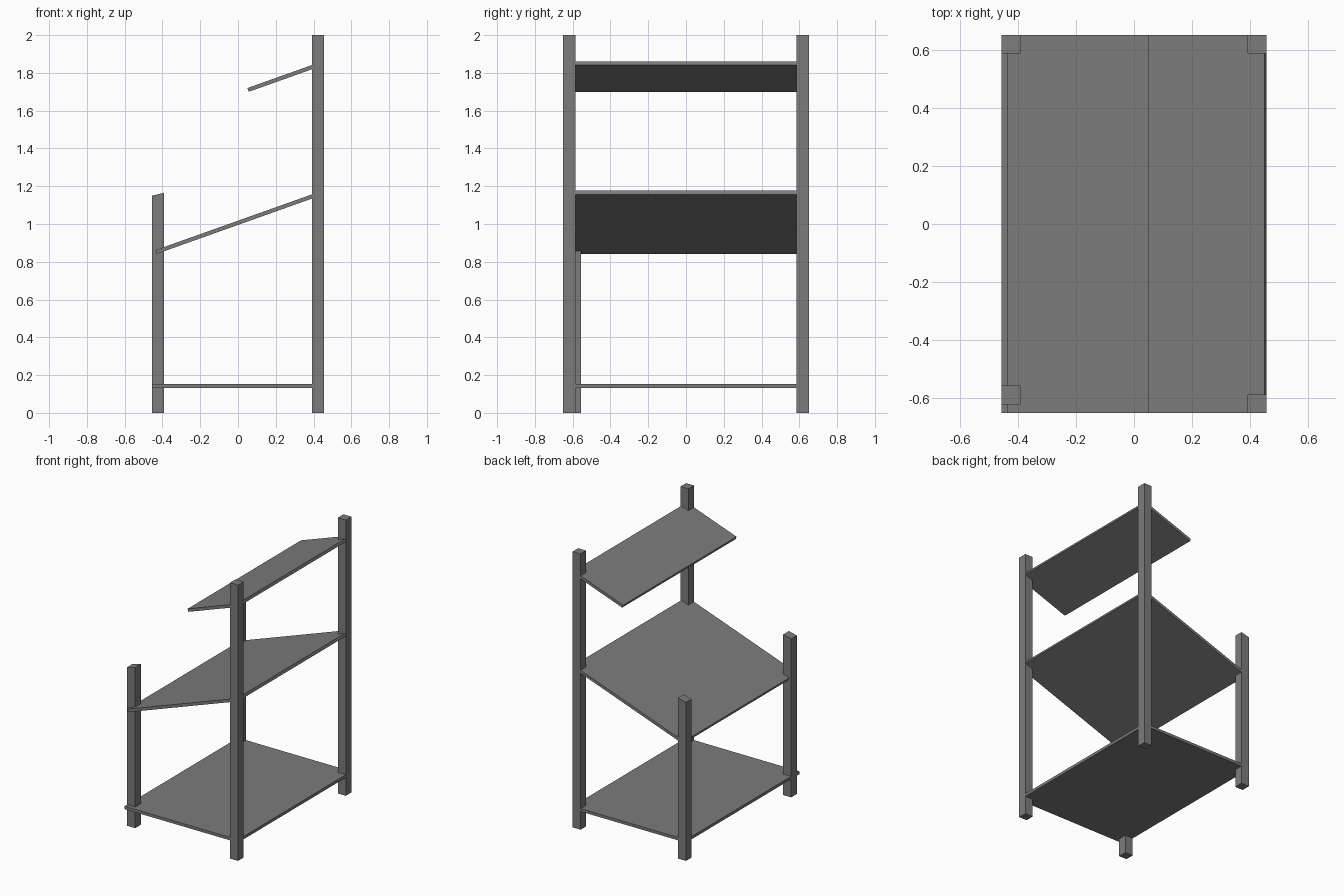
import bpy
import math

cube = bpy.data.objects.get("Cube")
if cube:
    bpy.data.objects.remove(cube, do_unlink=True)

grey = bpy.data.materials.new("plain grey")
grey.use_nodes = True
colour = (0.2, 0.2, 0.2, 1)
grey.diffuse_color = colour
grey.node_tree.nodes["Principled BSDF"].inputs["Base Color"].default_value = colour

BACK = 0.455      # outer face of the tall posts
SIDE = 0.65       # outer side of the rack
POST = 0.064      # post thickness
BOARD = 0.021     # board thickness


def prism(name, bottom, top):
    """Solid between two matching outlines."""
    n = len(bottom)
    faces = [tuple(reversed(range(n))), tuple(range(n, n * 2))]
    faces += [(i, (i + 1) % n, n + (i + 1) % n, n + i) for i in range(n)]
    mesh = bpy.data.meshes.new(name)
    mesh.from_pydata(bottom + top, [], faces)
    mesh.materials.append(grey)
    obj = bpy.data.objects.new(name, mesh)
    bpy.context.collection.objects.link(obj)


def post(name, x, y, height, slant=0):
    """Upright square post whose top may rise towards +x."""
    outline = [(x, y), (x + POST, y), (x + POST, y + POST), (x, y + POST)]
    prism(name, [(a, b, 0) for a, b in outline],
          [(a, b, height + slant * (a - x) / POST) for a, b in outline])


def shelf(name, start, z, tilt=0):
    """Board rising towards +x, notched around the two tall posts."""
    dx, dz = -BOARD * math.sin(tilt), BOARD * math.cos(tilt)
    notch_x, notch_y = BACK - POST - dx, SIDE - POST
    half = [(start, -SIDE), (notch_x, -SIDE), (notch_x, -notch_y), (BACK, -notch_y)]
    outline = half + [(x, -y) for x, y in reversed(half)]
    bottom = [(x, y, z + (x - start) * math.tan(tilt)) for x, y in outline]
    prism(name, bottom, [(x + dx, y, h + dz) for x, y, h in bottom])


# Tall posts
post("tall_post_front", BACK - POST, -SIDE, 2.0)
post("tall_post_rear", BACK - POST, SIDE - POST, 2.0)

# Short posts with slanted tops
post("short_post_front", -BACK, -0.62, 1.15, 0.015)
post("short_post_rear", -BACK, SIDE - POST, 1.15, 0.015)

# Level bottom shelf and two tilted shelves
TILT = math.radians(19.6)
shelf("bottom_shelf", -BACK, 0.132)
shelf("middle_shelf", -0.43, 0.842, TILT)
shelf("top_shelf", 0.057, 1.70, TILT)
